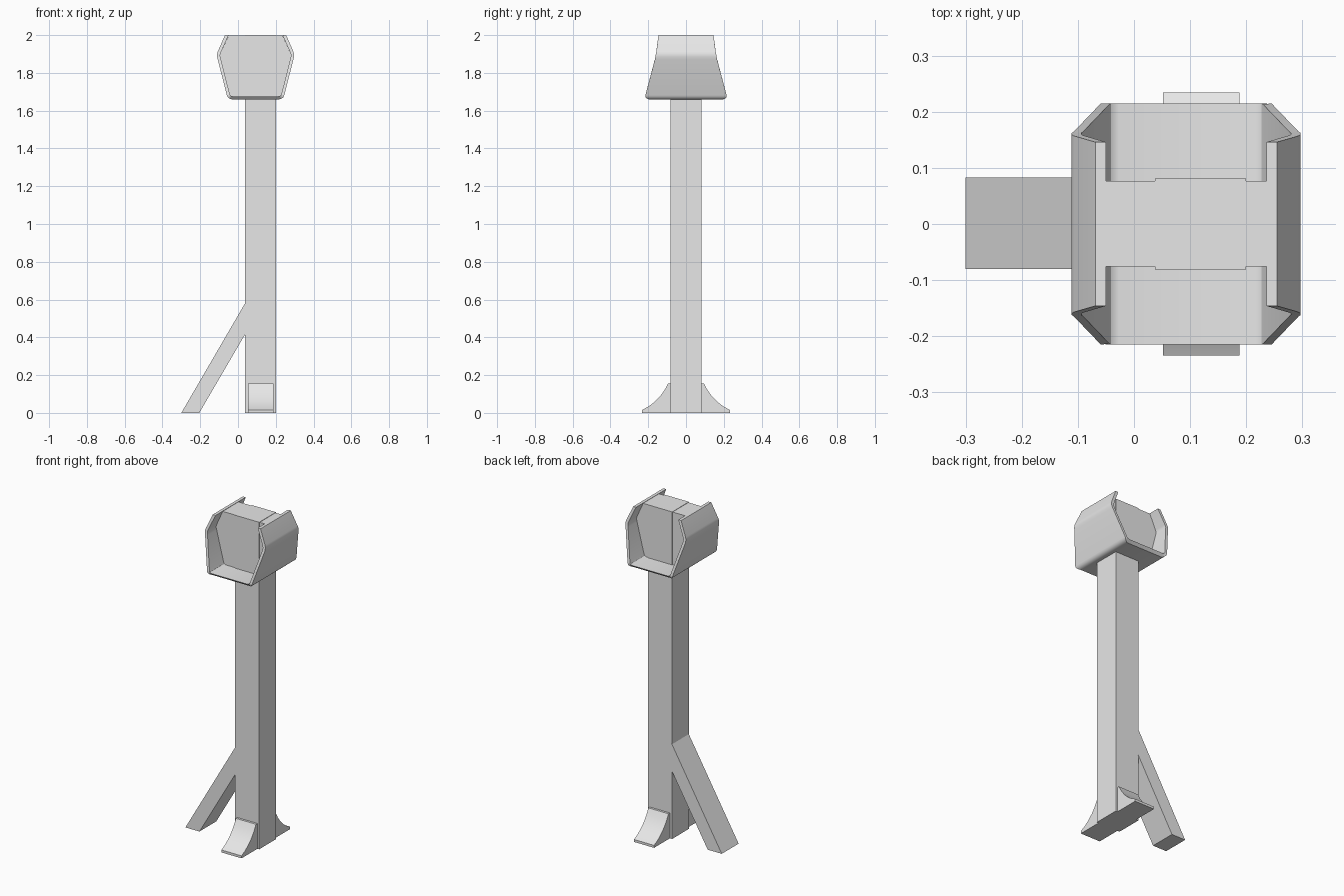
import bpy
import bmesh
from math import radians

cube = bpy.data.objects.get("Cube")
if cube:
    bpy.data.objects.remove(cube, do_unlink=True)

grey = bpy.data.materials.new("plain_grey")
grey.use_nodes = True
grey.diffuse_color = (0.8, 0.8, 0.8, 1)
grey.node_tree.nodes["Principled BSDF"].inputs["Base Color"].default_value = (0.8, 0.8, 0.8, 1)


def finish(name, bm, smooth=False):
    bmesh.ops.recalc_face_normals(bm, faces=bm.faces)
    mesh = bpy.data.meshes.new(name)
    bm.to_mesh(mesh)
    bm.free()
    mesh.materials.append(grey)
    obj = bpy.data.objects.new(name, mesh)
    bpy.context.collection.objects.link(obj)
    if smooth:
        bpy.ops.object.select_all(action='DESELECT')
        obj.select_set(True)
        bpy.context.view_layer.objects.active = obj
        bpy.ops.object.shade_smooth_by_angle(angle=radians(32))
    return obj


def prism(name, ring_a, ring_b, smooth=False):
    """Solid between two matching rings of points."""
    bm = bmesh.new()
    a = [bm.verts.new(p) for p in ring_a]
    b = [bm.verts.new(p) for p in ring_b]
    bm.faces.new(a)
    bm.faces.new(b)
    for i in range(len(a)):
        j = (i + 1) % len(a)
        bm.faces.new((a[i], a[j], b[j], b[i]))
    return finish(name, bm, smooth)


def along_y(name, profile, y0, y1):
    return prism(name, [(x, y0, z) for x, z in profile], [(x, y1, z) for x, z in profile])


# Post and diagonal brace
along_y("post", [(0.037, 0), (0.2, 0), (0.2, 2), (0.037, 2)], -0.081, 0.081)
along_y("diagonal_brace", [(-0.3, 0), (-0.205, 0), (0.04, 0.42), (0.04, 0.585)], -0.08, 0.083)

# Curved feet on the front and back of the post
foot = [(0.075, 0), (0.234, 0), (0.234, 0.015), (0.2, 0.033), (0.168, 0.057),
        (0.138, 0.087), (0.114, 0.12), (0.095, 0.155), (0.075, 0.155)]
for name, s in (("front_foot", -1), ("back_foot", 1)):
    prism(name, [(0.052, s * y, z) for y, z in foot], [(0.188, s * y, z) for y, z in foot], True)

# Saddle on top: half profiles measured out from its centre line
CENTRE = 0.093
outer = [(0.125, 1.66), (0.139, 1.664), (0.148, 1.672), (0.152, 1.682), (0.2, 1.87),
         (0.204, 1.885), (0.204, 1.9), (0.2, 1.913), (0.162, 2)]
inner = [(0.12, 1.676), (0.128, 1.678), (0.134, 1.682), (0.137, 1.689), (0.184, 1.874),
         (0.187, 1.886), (0.187, 1.898), (0.184, 1.907), (0.143, 2)]
reach = [(1.66, 0.198), (1.664, 0.207), (1.672, 0.214), (1.682, 0.215),
         (1.87, 0.165), (1.913, 0.157), (2, 0.146)]


def mirrored(half):
    return [(CENTRE - x, z) for x, z in reversed(half)] + [(CENTRE + x, z) for x, z in half]


def half_length(z):
    for (z0, y0), (z1, y1) in zip(reach, reach[1:]):
        if z <= z1:
            return y0 + (y1 - y0) * (z - z0) / (z1 - z0)
    return reach[-1][1]


# Open shell with tapered ends
bm = bmesh.new()
rows = []
for profile in (mirrored(outer), mirrored(inner)):
    for s in (-1, 1):
        rows.append([bm.verts.new((x, s * half_length(z), z)) for x, z in profile])
out_f, out_b, in_f, in_b = rows
loop = (out_f, out_b, in_b, in_f)
for k in range(4):
    a, b = loop[k], loop[(k + 1) % 4]
    for i in range(len(a) - 1):
        bm.faces.new((a[i], a[i + 1], b[i + 1], b[i]))
for i in (0, -1):
    bm.faces.new([row[i] for row in loop])
finish("saddle_shell", bm, True)

# Cross panel filling the middle of the shell
along_y("saddle_panel", [(x, min(z, 1.998)) for x, z in mirrored(inner)], -0.076, 0.077)
